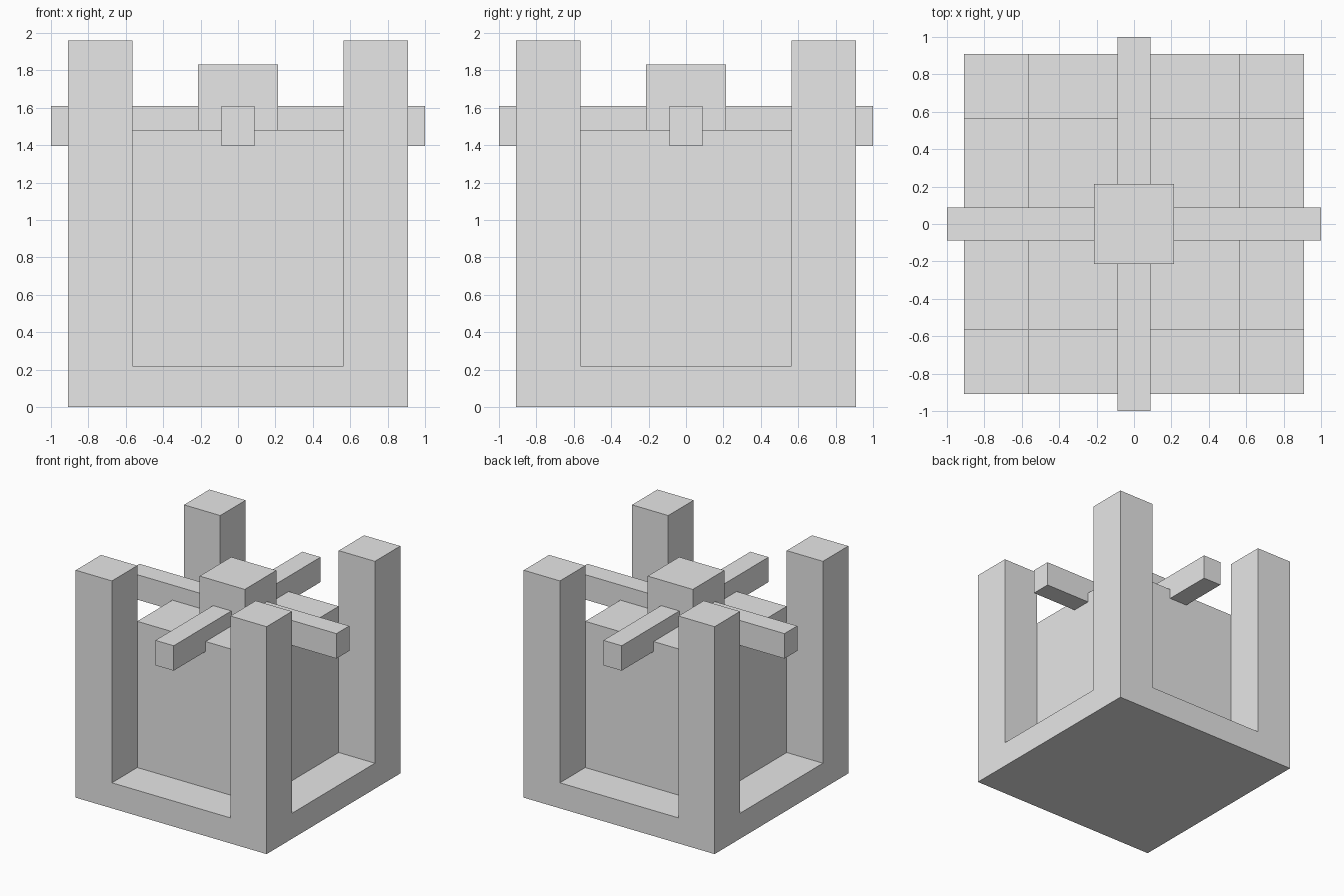
import bpy
import bmesh
from mathutils import Matrix, Vector

cube = bpy.data.objects.get("Cube")
if cube:
    bpy.data.objects.remove(cube, do_unlink=True)

# Single plain grey material
GREY = (0.8, 0.8, 0.8, 1.0)
grey = bpy.data.materials.new("plain_grey")
grey.use_nodes = True
grey.diffuse_color = GREY
grey.node_tree.nodes["Principled BSDF"].inputs["Base Color"].default_value = GREY


def add_object(name, bm):
    mesh = bpy.data.meshes.new(name)
    bm.to_mesh(mesh)
    bm.free()
    mesh.materials.append(grey)
    obj = bpy.data.objects.new(name, mesh)
    bpy.context.collection.objects.link(obj)
    return obj


def box(name, low, high):
    """Axis-aligned box between two opposite corners."""
    low, high = Vector(low), Vector(high)
    bm = bmesh.new()
    bmesh.ops.create_cube(
        bm, size=1.0,
        matrix=Matrix.Translation((low + high) / 2) @ Matrix.Diagonal((*(high - low), 1)))
    return add_object(name, bm)


OUT, INN = 0.91, 0.565        # outer and inner faces of the corner posts
BASE, CORE, POST = 0.22, 1.48, 1.96

# Base with four posts raised from its corner cells, as one seamless body
bm = bmesh.new()
bmesh.ops.create_cube(bm, size=1.0, matrix=Matrix.Translation((0, 0, BASE / 2))
                      @ Matrix.Diagonal((2 * OUT, 2 * OUT, BASE, 1)))
for axis in (Vector((1, 0, 0)), Vector((0, 1, 0))):
    for side in (-INN, INN):
        bmesh.ops.bisect_plane(bm, geom=bm.verts[:] + bm.edges[:] + bm.faces[:],
                               plane_co=axis * side, plane_no=axis)
corners = []
for face in bm.faces:
    c = face.calc_center_median()
    if face.normal.z > 0.9 and abs(c.x) > INN and abs(c.y) > INN:
        corners.append(face)
raised = bmesh.ops.extrude_discrete_faces(bm, faces=corners)["faces"]
for face in raised:
    for vert in face.verts:
        vert.co.z = POST
bmesh.ops.remove_doubles(bm, verts=bm.verts[:], dist=0.0001)
bmesh.ops.dissolve_limit(bm, angle_limit=0.01, verts=bm.verts[:], edges=bm.edges[:])
bmesh.ops.recalc_face_normals(bm, faces=bm.faces[:])
add_object("base_with_corner_posts", bm)

# Central block standing on the base between the posts
box("core_block", (-INN, -INN, BASE), (INN, INN, CORE))

# Four arms reaching out from the hub, sunk slightly into the core
HUB, ARM, REACH = 0.215, 0.087, 1.0
ARM_LOW, ARM_HIGH = 1.395, 1.61
for name, sign in (("left", 1), ("right", -1)):
    x0, x1 = sorted((0.1 * sign, REACH * sign))
    box(name + "_arm", (x0, -ARM, ARM_LOW), (x1, ARM, ARM_HIGH))
for name, sign in (("back", 1), ("front", -1)):
    y0, y1 = sorted((0.1 * sign, REACH * sign))
    box(name + "_arm", (-ARM, y0, ARM_LOW), (ARM, y1, ARM_HIGH))

# Square hub on top of the core
box("hub", (-HUB, -HUB, CORE), (HUB, HUB, 1.83))
